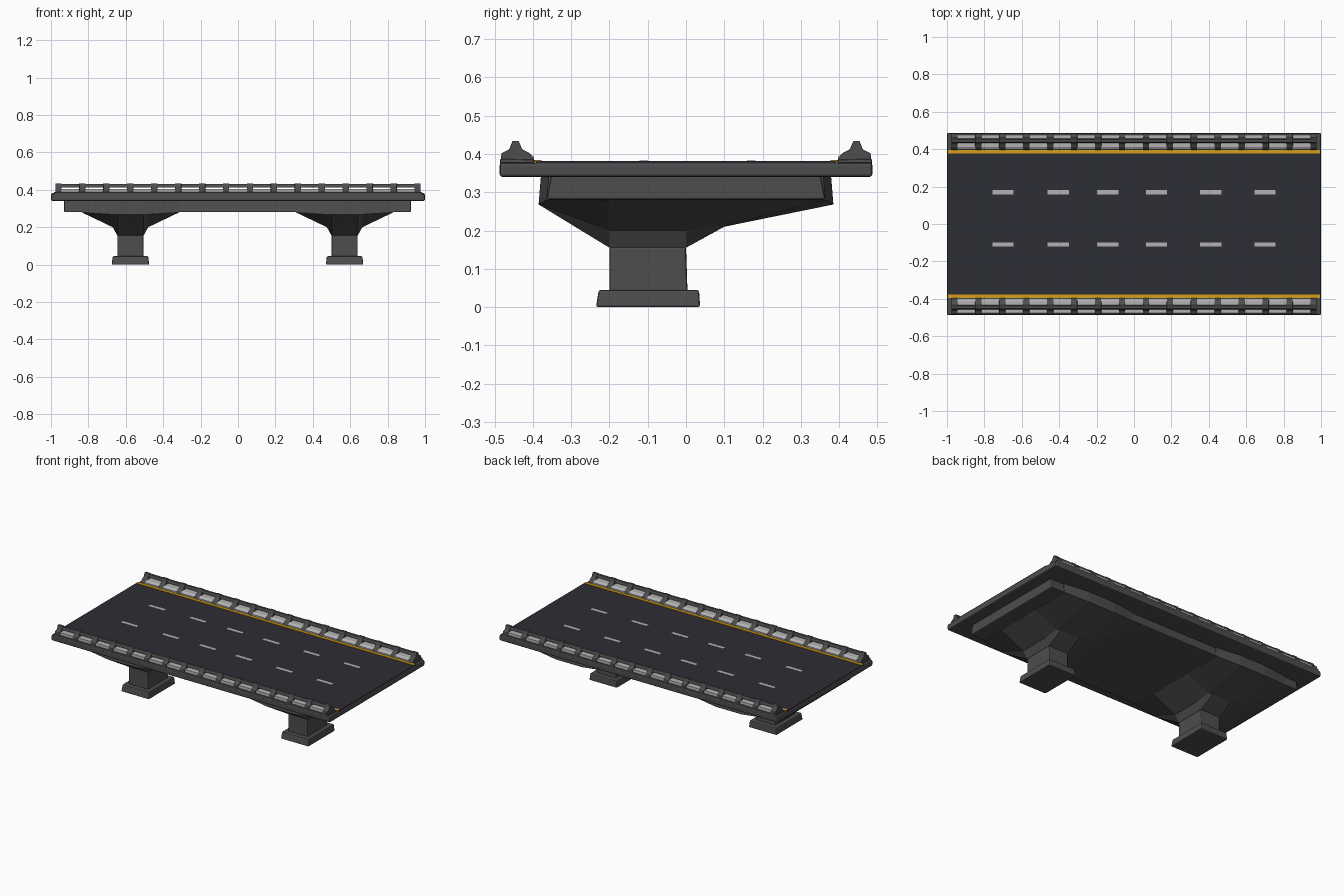
import bpy, bmesh

cube = bpy.data.objects.get("Cube")
if cube:
    bpy.data.objects.remove(cube)


def material(name, r, g, b):
    m = bpy.data.materials.new(name)
    m.use_nodes = True
    m.diffuse_color = (r, g, b, 1)
    m.node_tree.nodes["Principled BSDF"].inputs["Base Color"].default_value = (r, g, b, 1)
    return m


CONCRETE = material("dark concrete", 0.075, 0.075, 0.075)
ASPHALT = material("asphalt", 0.027, 0.026, 0.037)
PALE = material("pale grey", 0.45, 0.45, 0.45)
YELLOW = material("yellow paint", 0.68, 0.35, 0.01)


def loft(name, rings, mat, bevel=0):
    """Skin a list of equal-length point rings and cap both ends."""
    bm = bmesh.new()
    vs = [[bm.verts.new(p) for p in ring] for ring in rings]
    n = len(rings[0])
    for a, b in zip(vs, vs[1:]):
        for i in range(n):
            j = (i + 1) % n
            bm.faces.new((a[i], a[j], b[j], b[i]))
    bm.faces.new(vs[0])
    bm.faces.new(vs[-1])
    bmesh.ops.recalc_face_normals(bm, faces=bm.faces)
    me = bpy.data.meshes.new(name)
    bm.to_mesh(me)
    bm.free()
    me.materials.append(mat)
    ob = bpy.data.objects.new(name, me)
    bpy.context.collection.objects.link(ob)
    if bevel:
        mod = ob.modifiers.new("Soft edges", "BEVEL")
        mod.width = bevel
        mod.segments = 2
    return ob


def prism(name, profile, x0, x1, mat, bevel=0):
    """Extrude a (y, z) profile along x."""
    return loft(name, [[(x, y, z) for y, z in profile] for x in (x0, x1)], mat, bevel)


def box(name, x0, x1, y0, y1, z0, z1, mat, bevel=0):
    return prism(name, [(y0, z0), (y1, z0), (y1, z1), (y0, z1)], x0, x1, mat, bevel)


def rect(cx, hx, y0, y1, z):
    return [(cx - hx, y0, z), (cx + hx, y0, z), (cx + hx, y1, z), (cx - hx, y1, z)]


# Deck slab, girder and road surface
box("deck_slab", -1, 1, -0.487, 0.487, 0.34, 0.378, CONCRETE, 0.008)
prism("girder", [(-0.352, 0.345), (-0.364, 0.28), (0.364, 0.28), (0.352, 0.345)],
      -0.93, 0.925, CONCRETE, 0.006)
box("road_surface", -0.998, 0.998, -0.392, 0.392, 0.374, 0.381, ASPHALT)

# Lane dashes
for row, y in enumerate((-0.11, 0.17)):
    for i, x in enumerate((-0.7, -0.405, -0.14, 0.12, 0.41, 0.7)):
        box(f"lane_dash_{row}_{i}", x - 0.057, x + 0.057, y - 0.011, y + 0.011,
            0.379, 0.3825, PALE)

# Piers: footing, column and flared head
for side, cx in (("right", -0.575), ("left", 0.57)):
    loft(f"{side}_footing", [rect(cx, 0.1, -0.235, 0.037, 0),
                             rect(cx, 0.095, -0.228, 0.034, 0.045)], CONCRETE, 0.006)
    loft(f"{side}_column", [rect(cx, 0.07, -0.2, 0.004, 0.04),
                            rect(cx, 0.07, -0.2, 0, 0.158)], CONCRETE, 0.006)
    stations = []
    for dx, half, edge, low, back in ((0.26, 0.364, 0.279, 0.279, 0.279),
                                      (0.095, 0.385, 0.268, 0.2, 0.212),
                                      (0.07, 0.385, 0.268, 0.155, 0.21)):
        ring = [(-half + 0.006, 0.342), (-half, edge), (-0.2, low), (0, low),
                (0.1, back), (half, edge), (half - 0.006, 0.342)]
        stations.append((dx, ring))
    rings = [[(cx - dx, y, z) for y, z in r] for dx, r in stations]
    rings += [[(cx + dx, y, z) for y, z in r] for dx, r in reversed(stations)]
    loft(f"{side}_pier_head", rings, CONCRETE)

# Barriers: kerb lip, pale panels, tapered posts, top rail and edge line
PITCH = 0.128
for side, s in (("front", -1), ("back", 1)):
    def flip(profile):
        return [(s * y, z) for y, z in profile]

    prism(f"{side}_edge_line", flip([(0.377, 0.379), (0.396, 0.379),
                                     (0.396, 0.384), (0.377, 0.384)]), -0.995, 0.995, YELLOW)
    prism(f"{side}_kerb", flip([(0.396, 0.37), (0.486, 0.37),
                                (0.486, 0.387), (0.396, 0.385)]), -0.985, 0.985, CONCRETE, 0.003)
    prism(f"{side}_top_rail", flip([(0.433, 0.413), (0.457, 0.413),
                                    (0.452, 0.431), (0.438, 0.431)]), -0.97, 0.97, CONCRETE)
    for i in range(16):
        x = -0.96 + i * PITCH
        prism(f"{side}_post_{i}", flip([(0.394, 0.38), (0.484, 0.38), (0.482, 0.402),
                                        (0.462, 0.412), (0.453, 0.434), (0.437, 0.434),
                                        (0.428, 0.412), (0.408, 0.402)]),
              x - 0.017, x + 0.017, CONCRETE, 0.002)
        if i < 15:
            prism(f"{side}_panel_{i}", flip([(0.397, 0.38), (0.479, 0.38), (0.477, 0.403),
                                             (0.412, 0.403), (0.397, 0.393)]),
                  x + 0.016, x + PITCH - 0.016, PALE)
